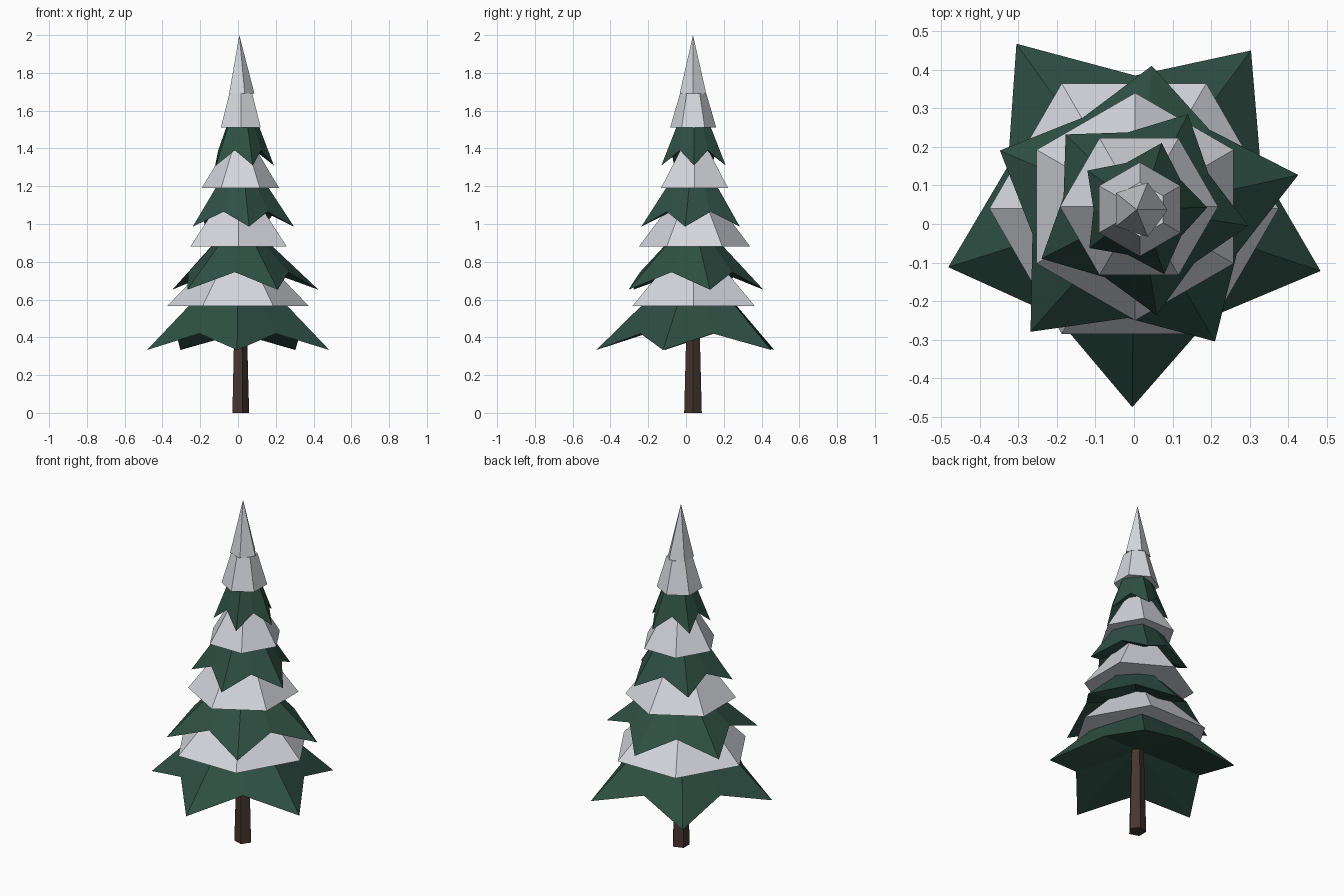
import bpy
import bmesh
from math import cos, sin, radians
from mathutils import Vector

default_cube = bpy.data.objects.get("Cube")
if default_cube:
    bpy.data.objects.remove(default_cube, do_unlink=True)


def make_material(name, colour):
    material = bpy.data.materials.new(name)
    material.use_nodes = True
    material.diffuse_color = (*colour, 1)
    shader = material.node_tree.nodes["Principled BSDF"]
    shader.inputs["Base Color"].default_value = (*colour, 1)
    shader.inputs["Roughness"].default_value = 0.9
    return material


needle_green = make_material("needle green", (0.028, 0.08, 0.057))
snow_white = make_material("snow white", (0.66, 0.68, 0.72))
bark_brown = make_material("bark brown", (0.06, 0.036, 0.028))


def polar(centre, radius, angle, height):
    """Point at an angle in degrees around a centre."""
    turn = radians(angle)
    return Vector((centre[0] + radius * cos(turn), centre[1] + radius * sin(turn), height))


def ring(centre, radius, sides, start, height):
    return [polar(centre, radius, start + 360 * i / sides, height) for i in range(sides)]


def build_shell(name, material, lower, upper, under=None):
    """Join two rings (or a ring and a single apex) into a closed flat-faced solid."""
    bm = bmesh.new()
    low = [bm.verts.new(p) for p in lower]
    high = [bm.verts.new(p) for p in upper]
    hub = bm.verts.new(under) if under else None
    count = len(low)
    for i in range(count):
        j = (i + 1) % count
        if len(high) == 1:
            bm.faces.new((low[i], low[j], high[0]))
        else:
            bm.faces.new((low[i], low[j], high[j], high[i]))
        if hub:
            bm.faces.new((low[j], low[i], hub))
    if not hub:
        bm.faces.new(low[::-1])
    if len(high) > 1:
        bm.faces.new(high)
    bmesh.ops.recalc_face_normals(bm, faces=bm.faces)
    mesh = bpy.data.meshes.new(name)
    bm.to_mesh(mesh)
    bm.free()
    mesh.materials.append(material)
    part = bpy.data.objects.new(name, mesh)
    bpy.context.collection.objects.link(part)
    return part


def branch_tier(name, centre, start, tip_radii, tip_z, valley_radius, valley_z, top_radius, top_z):
    """Five-pointed drooping skirt of needles, hollowed underneath."""
    lower, upper = [], []
    step = 360 / len(tip_radii)
    for i, radius in enumerate(tip_radii):
        angle = start + i * step
        lower.append(polar(centre, radius, angle, tip_z))
        lower.append(polar(centre, valley_radius, angle + step / 2, valley_z))
        upper.append(polar(centre, top_radius, angle, top_z))
        upper.append(polar(centre, top_radius * 0.85, angle + step / 2, top_z))
    hollow = Vector((*centre, valley_z + (top_z - valley_z) * 0.25))
    build_shell(name, needle_green, lower, upper, hollow)


def snow_tier(name, centre, start, radius, base_z, top_radius, top_z):
    """Six-sided layer of snow."""
    build_shell(name, snow_white, ring(centre, radius, 6, start, base_z),
                ring(centre, top_radius, 6, start, top_z))


# Trunk
axis = (0.01, 0.037)
build_shell("trunk", bark_brown, ring(axis, 0.049, 5, 0, 0), ring(axis, 0.033, 5, 0, 0.6))

# Needle skirts, from the ground up
branch_tier("bottom_branches", (0, 0.04), -18.5, [0.51, 0.51, 0.525, 0.505, 0.515],
            0.333, 0.345, 0.42, 0.1, 0.74)
branch_tier("lower_branches", (0.01, 0.035), 12.5, [0.426, 0.377, 0.39, 0.42, 0.394],
            0.652, 0.28, 0.745, 0.07, 0.98)
branch_tier("upper_branches", (0.015, 0.04), -9, [0.285, 0.275, 0.272, 0.286, 0.28],
            0.986, 0.2, 1.065, 0.07, 1.31)
branch_tier("top_branches", (0.02, 0.04), 1, [0.17, 0.178, 0.172, 0.17, 0.18],
            1.31, 0.125, 1.39, 0.06, 1.6)

# Snow layers, each turned against the one below
snow_tier("bottom_snow", (0, 0.04), 0, 0.375, 0.565, 0.15, 0.8)
snow_tier("lower_snow", (0.003, 0.045), 30, 0.295, 0.88, 0.1, 1.14)
snow_tier("upper_snow", (0.013, 0.045), 0, 0.205, 1.19, 0.08, 1.4)
snow_tier("top_snow", (0.015, 0.038), 30, 0.122, 1.51, 0.07, 1.69)

# Pointed snowy tip
build_shell("snow_tip", snow_white, ring((0.013, 0.037), 0.074, 5, 0, 1.69),
            [Vector((0.007, 0.037, 2))])
